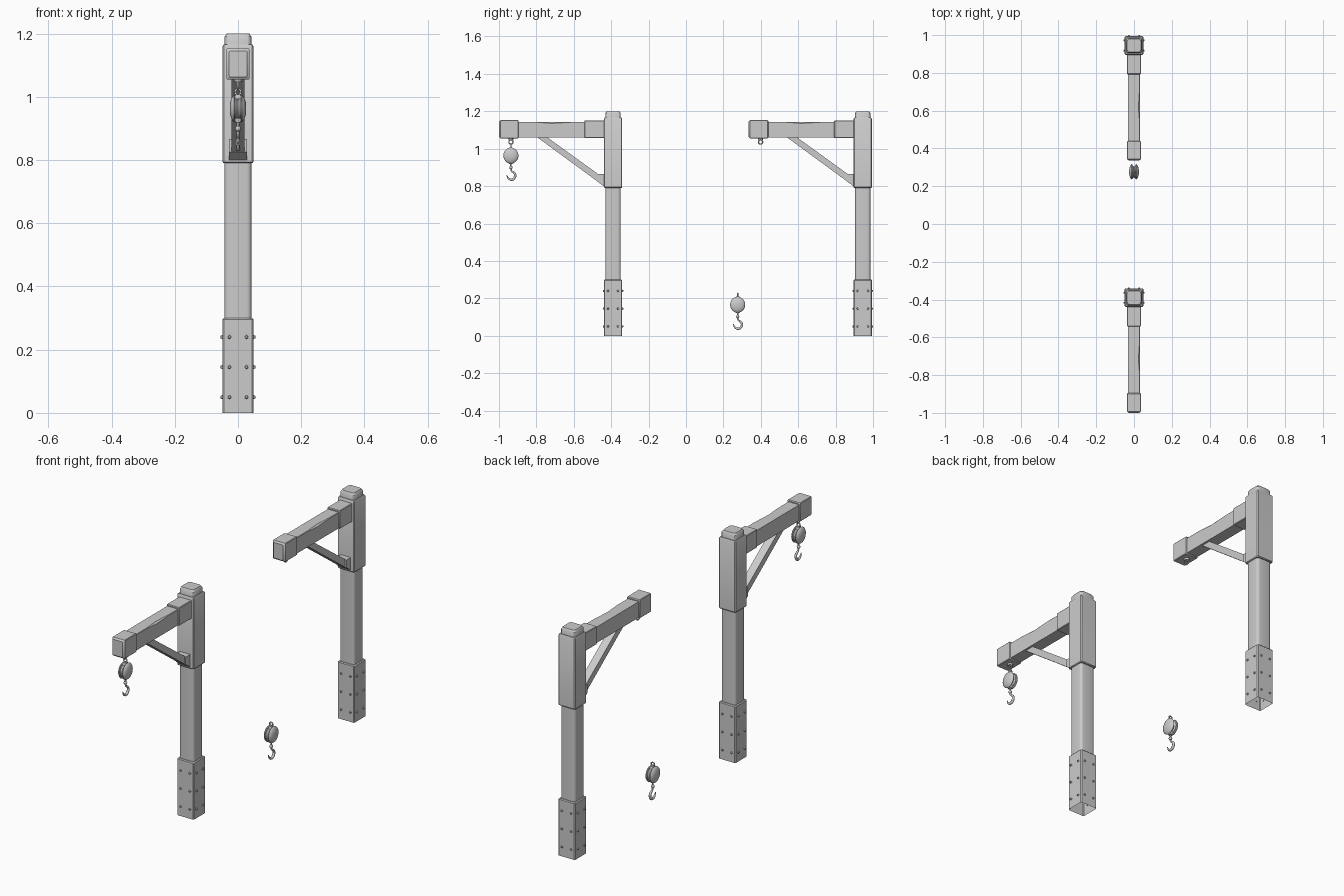
import bpy, bmesh
from math import sin, cos, pi, radians
from mathutils import Matrix, Vector

if "Cube" in bpy.data.objects:
    bpy.data.objects.remove(bpy.data.objects["Cube"])


def finish(bm, name, loc, smooth=35):
    bmesh.ops.recalc_face_normals(bm, faces=bm.faces[:])
    me = bpy.data.meshes.new(name)
    bm.to_mesh(me)
    bm.free()
    ob = bpy.data.objects.new(name, me)
    ob.location = loc
    bpy.context.collection.objects.link(ob)
    bpy.context.view_layer.objects.active = ob
    ob.select_set(True)
    bpy.ops.object.shade_smooth_by_angle(angle=radians(smooth))
    ob.select_set(False)
    return ob


def loft(name, rings, loc, caps=(True, True), smooth=35):
    bm = bmesh.new()
    vs = [[bm.verts.new(p) for p in r] for r in rings]
    n = len(vs[0])
    for a, b in zip(vs, vs[1:]):
        for i in range(n):
            bm.faces.new((a[i], a[(i + 1) % n], b[(i + 1) % n], b[i]))
    if caps[0]:
        bm.faces.new(vs[0][::-1])
    if caps[1]:
        bm.faces.new(vs[-1])
    return finish(bm, name, loc, smooth)


def rect(hx, hy, r, seg=1):
    """Rounded rectangle outline, corner radius r."""
    return [(sx * (hx - r) + r * cos(a0 + k * pi / 2 / seg), sy * (hy - r) + r * sin(a0 + k * pi / 2 / seg))
            for sx, sy, a0 in ((1, 1, 0), (-1, 1, pi / 2), (-1, -1, pi), (1, -1, 1.5 * pi))
            for k in range(seg + 1)]


def upright(name, levels, r, seg, loc, caps=(True, True)):
    """Stack of (z, half width x, half width y) rounded-square levels."""
    return loft(name, [[(x, y, z) for x, y in rect(hx, hy, r, seg)] for z, hx, hy in levels], loc, caps)


def along_y(name, levels, r, zc, loc):
    """Beam piece: (y, half width, half height) levels about height zc."""
    return loft(name, [[(x, y, zc + z) for x, z in rect(hx, hz, r)] for y, hx, hz in levels], loc)


def extrude_x(name, pts, h0, loc):
    return loft(name, [[(s * h0, y, z) for y, z in pts] for s in (-1, 1)], loc)


def lathe_x(name, prof, loc, n=20, zs=1.0):
    """Revolve (x, radius) around the x axis."""
    return loft(name, [[(x, r * cos(2 * pi * i / n), zs * r * sin(2 * pi * i / n)) for i in range(n)]
                       for x, r in prof], loc)


def tube(name, pts, loc, radius, radii=None, closed=False, res=3):
    cu = bpy.data.curves.new(name, 'CURVE')
    cu.dimensions = '3D'
    cu.bevel_depth, cu.bevel_resolution, cu.resolution_u = radius, res, 4
    cu.use_fill_caps = True
    sp = cu.splines.new('BEZIER')
    sp.bezier_points.add(len(pts) - 1)
    for i, (b, p) in enumerate(zip(sp.bezier_points, pts)):
        b.co = p
        b.handle_left_type = b.handle_right_type = 'AUTO'
        b.radius = radii[i] if radii else 1
    sp.use_cyclic_u = closed
    ob = bpy.data.objects.new(name, cu)
    ob.location = loc
    bpy.context.collection.objects.link(ob)


def ring(name, loc, r, t, plane):
    pts = [(0, r * cos(a), r * sin(a)) if plane == 'yz' else (r * cos(a), 0, r * sin(a))
           for a in (k * pi / 3 for k in range(6))]
    tube(name, pts, loc, t, closed=True)


def bolts(loc):
    bm = bmesh.new()
    for k in range(4):
        turn = Matrix.Rotation(k * pi / 2, 4, 'Z')
        for x in (-0.027, 0.027):
            for z in (0.05, 0.145, 0.24):
                m = turn @ Matrix.Translation((x, -0.0515, z)) @ Matrix.Rotation(pi / 2, 4, 'X')
                bmesh.ops.create_cone(bm, cap_ends=True, segments=6, radius1=0.0065,
                                      radius2=0.004, depth=0.007, matrix=m)
    finish(bm, "base_bolts", loc)


def crane(y):
    loc = (0, y, 0)
    # post: open-bottomed base sleeve, rounded shaft, upper sleeve and cap
    upright("base_sleeve", [(0, .049, .049), (.296, .049, .049), (.30, .045, .045)], .004, 1, loc, (False, True))
    upright("post_shaft", [(.29, .0425, .0405), (.80, .0425, .0405)], .014, 4, loc)
    upright("upper_sleeve", [(.79, .046, .046), (.794, .049, .049), (1.16, .049, .049), (1.166, .045, .045)],
            .004, 1, loc)
    upright("post_cap", [(1.15, .042, .041), (1.19, .042, .041), (1.2, .036, .035)], .012, 3, loc)
    bolts(loc)
    # beam with thicker collars at both ends
    along_y("beam_end_collar", [(-.61, .028, .041), (-.606, .031, .044), (-.602, .037, .049),
                                (-.509, .037, .049), (-.505, .033, .045)], .003, 1.104, loc)
    along_y("beam_root_collar", [(-.153, .033, .045), (-.149, .037, .048), (-.045, .037, .048)], .003, 1.104, loc)
    # beam body, worn along one top edge
    loft("beam", [[(-.032, yy, 1.06), (.032, yy, 1.06), (.032, yy, 1.144 - c), (.032 - c, yy, 1.144),
                   (-.032, yy, 1.144)]
                  for yy, c in ((-.52, .002), (-.41, .002), (-.33, .009), (-.22, .002), (-.14, .002))], loc)
    # diagonal brace and its foot
    extrude_x("brace", [(-.407, 1.062), (-.353, 1.062), (-.082, .866), (-.082, .824)], .021, loc)
    extrude_x("brace_foot", [(-.086, .866), (-.046, .866), (-.046, .797), (-.086, .826)], .029, loc)
    # hanging eye under the tip
    lathe = [(1.046, .012, .012), (1.056, .014, .014)]
    upright("eye_plate", lathe, .0119, 3, (0, y - .546, 0))
    ring("beam_eye", (0, y - .546, 1.036), .011, .0035, 'yz')


def block(y, z):
    loc = (0, y, z)
    # two domed cheeks around a grooved wheel
    for s in (-1, 1):
        lathe_x("pulley_cheek", [(s * x, r) for x, r in
                ((.009, .038), (.012, .0405), (.016, .038), (.021, .030), (.0245, .019), (.026, .007))],
                loc, zs=1.06)
    lathe_x("pulley_wheel", [(-.0095, .034), (-.006, .034), (0, .028), (.006, .034), (.0095, .034)], loc)
    # top and bottom bridges
    upright("pulley_top_bridge", [(.030, .011, .012), (.044, .009, .009)], .003, 2, loc)
    upright("pulley_bottom_bridge", [(-.044, .009, .009), (-.030, .011, .012)], .003, 2, loc)
    ring("pulley_top_eye", (0, y, z + .052), .009, .0035, 'xz')
    # swivel and hook
    upright("hook_stem", [(-.062, .004, .004), (-.04, .004, .004)], .0039, 2, loc)
    bm = bmesh.new()
    bmesh.ops.create_uvsphere(bm, u_segments=12, v_segments=8, radius=.009)
    finish(bm, "hook_swivel", (0, y, z - .064))
    hook = [(0, 0, -.064), (0, .004, -.082), (0, .020, -.095), (0, .022, -.113), (0, .006, -.128),
            (0, -.013, -.122), (0, -.023, -.103)]
    tube("hook", hook, loc, .0065, [.7, .7, .9, 1.05, 1.1, .8, .25])


crane(-.39)
crane(.945)
block(-.936, .963)
block(.276, .166)
